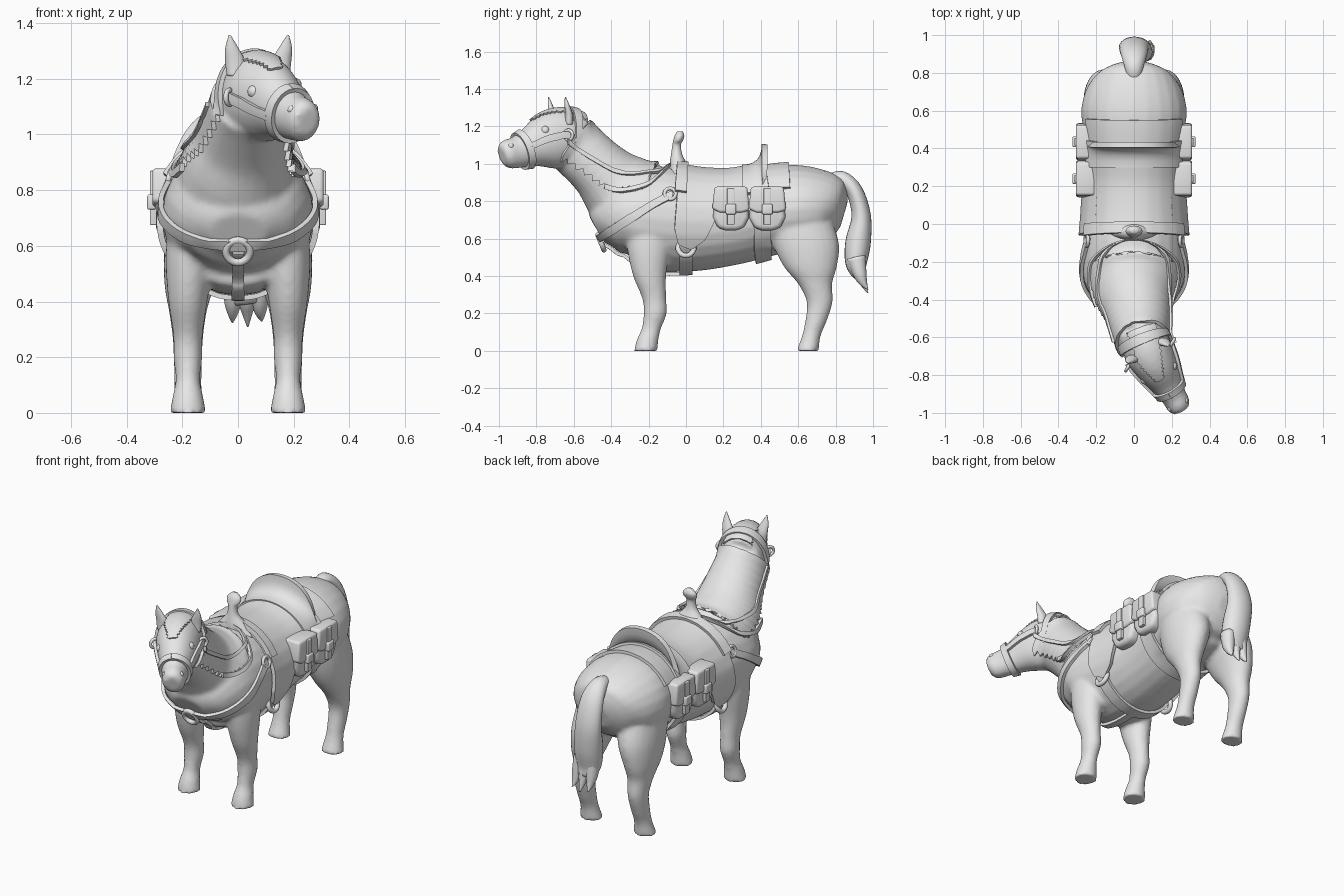
import bpy, bmesh, math
from mathutils import Vector

if "Cube" in bpy.data.objects:
    bpy.data.objects.remove(bpy.data.objects["Cube"], do_unlink=True)

grey = bpy.data.materials.new("plain_grey")
grey.use_nodes = True
grey.diffuse_color = (0.8, 0.8, 0.8, 1)
for node in grey.node_tree.nodes:
    if node.type == 'BSDF_PRINCIPLED':
        node.inputs["Base Color"].default_value = grey.diffuse_color


# ---- helpers ----
def spline(points, u):
    """Smooth interpolation through a list of tuples."""
    last = len(points) - 1
    u = max(0, min(last, u))
    i = min(int(u), last - 1)
    f = u - i
    a, b, c, d = [Vector(points[max(0, min(last, i + k))]) for k in (-1, 0, 1, 2)]
    return (b * 2 + (c - a) * f + (a * 2 - b * 5 + c * 4 - d) * f ** 2
            + (b * 3 - a - c * 3 + d) * f ** 3) * 0.5


def locate(secs, y):
    """Section index for a given y, for sections listed by rising y."""
    for i in range(len(secs) - 1):
        if y <= secs[i + 1][1]:
            return max(0, i + (y - secs[i][1]) / (secs[i + 1][1] - secs[i][1]))
    return len(secs) - 1


def ring_point(secs, u, angle, off=0, flat=False):
    """Point on an oval section; angle 0 is the top, positive to the left."""
    s = spline(secs, u)
    t = Vector((0, 0, 1))
    if not flat:
        t = Vector((spline(secs, u + .1) - spline(secs, u - .1))[:3]).normalized()
    side = Vector((1, 0, 0))
    side = (side - t * side.dot(t)).normalized()
    up = side.cross(t)
    return (Vector(s[:3]) + side * (s[3] + off) * math.sin(angle)
            + up * (s[4] + off) * math.cos(angle))


def grid_faces(rows, cols, closed=False):
    span = cols if closed else cols - 1
    return [(r * cols + c, r * cols + (c + 1) % cols,
             (r + 1) * cols + (c + 1) % cols, (r + 1) * cols + c)
            for r in range(rows - 1) for c in range(span)]


def loft_data(secs, flat=False, n=24, sub=4):
    rows = (len(secs) - 1) * sub + 1
    verts = [ring_point(secs, r / sub, math.tau * c / n, 0, flat)
             for r in range(rows) for c in range(n)]
    faces = grid_faces(rows, n, True)
    faces += [tuple(range(n)), tuple(range((rows - 1) * n, rows * n))]
    return verts, faces


def make(name, parts):
    verts, faces = [], []
    for v, f in parts:
        faces += [tuple(i + len(verts) for i in face) for face in f]
        verts += v
    mesh = bpy.data.meshes.new(name)
    mesh.from_pydata([tuple(v) for v in verts], [], faces)
    bm = bmesh.new()
    bm.from_mesh(mesh)
    bmesh.ops.recalc_face_normals(bm, faces=bm.faces)
    bm.to_mesh(mesh)
    bm.free()
    mesh.shade_smooth()
    mesh.materials.append(grey)
    obj = bpy.data.objects.new(name, mesh)
    bpy.context.collection.objects.link(obj)
    return obj


def thicken(obj, thick, wrap=None):
    """Lay a sheet on the body if asked, then give it thickness."""
    if wrap is not None:
        m = obj.modifiers.new("fit", 'SHRINKWRAP')
        m.target = body
        m.wrap_method = 'NEAREST_SURFACEPOINT'
        m.wrap_mode = 'ABOVE_SURFACE'
        m.offset = wrap
    m = obj.modifiers.new("thickness", 'SOLIDIFY')
    m.thickness, m.offset = thick, 0
    m = obj.modifiers.new("crisp_edges", 'EDGE_SPLIT')
    m.split_angle = math.radians(45)


def shell(name, secs, rows, off, thick, jag=0, ny=24, na=33):
    """Sheet draped round a loft; rows are (y, start angle, end angle)."""
    verts = []
    for r in range(ny):
        k = r / (ny - 1) * (len(rows) - 1)
        i = min(int(k), len(rows) - 2)
        y, a0, a1 = Vector(rows[i]).lerp(Vector(rows[i + 1]), k - i)
        j = jag * (1 if r % 2 else -1)
        for c in range(na):
            a = math.radians(a0 - j + (a1 - a0 + 2 * j) * c / (na - 1))
            verts.append(ring_point(secs, locate(secs, y), a, off))
    thicken(make(name, [(verts, grid_faces(ny, na))]), thick, off)


def strap(name, pts, axis, width, off=.012, mirror=True):
    """Ribbon laid on the body along a path, widened along an axis."""
    if mirror:
        pts = pts + [(-x, y, z) for x, y, z in reversed(pts[:-1])]
    rows, axis = (len(pts) - 1) * 8 + 1, Vector(axis)
    verts = [spline(pts, r / 8) + axis * width * (c / 3 - .5)
             for r in range(rows) for c in range(4)]
    thicken(make(name, [(verts, grid_faces(rows, 4))]), .018, off)


def ring(name, loc, rot, radius, minor):
    bpy.ops.mesh.primitive_torus_add(location=loc, rotation=rot, major_radius=radius,
                                     minor_radius=minor, major_segments=28, minor_segments=10)
    bpy.context.object.name = name
    bpy.context.object.data.shade_smooth()
    bpy.context.object.data.materials.append(grey)


def block(name, outline, x0, x1, bevel):
    """Side outline in y and z, extruded in x and mirrored to both sides."""
    n = len(outline)
    verts = [Vector((x, y, z)) for x in (x0, x1) for y, z in outline]
    faces = grid_faces(2, n, True) + [tuple(range(n)), tuple(range(n, 2 * n))]
    obj = make(name, [(verts, faces)])
    m = obj.modifiers.new("rounding", 'BEVEL')
    m.width, m.segments = bevel, 3
    obj.modifiers.new("both_sides", 'MIRROR')
    obj.modifiers.new("crisp_edges", 'EDGE_SPLIT').split_angle = math.radians(35)


# ---- body: sections are (x, y, z, half width, half height) ----
torso = [(0, -.475, .645, .1, .08), (0, -.42, .675, .2, .16), (0, -.3, .715, .265, .24),
         (0, -.15, .705, .27, .28), (0, .05, .692, .255, .266), (0, .25, .705, .245, .245),
         (0, .45, .747, .26, .236), (0, .6, .76, .28, .235), (0, .73, .76, .245, .205),
         (0, .81, .74, .165, .155), (0, .845, .73, .07, .07)]
neck = [(.04, -.63, 1.12, .125, .155), (.035, -.565, 1.055, .14, .15),
        (.02, -.465, .96, .162, .158), (0, -.375, .87, .2, .198),
        (0, -.27, .785, .24, .25), (0, -.12, .74, .22, .21)]
head = [(.25, -.985, 1.045, .045, .052), (.237, -.96, 1.052, .064, .077),
        (.21, -.91, 1.06, .068, .085), (.17, -.84, 1.085, .087, .103),
        (.12, -.75, 1.118, .115, .148), (.07, -.66, 1.135, .13, .162),
        (.035, -.57, 1.12, .12, .15)]
fore_leg = [(.17, -.2, .72, .08, .12), (.175, -.2, .55, .085, .115), (.18, -.195, .4, .07, .088),
            (.18, -.17, .28, .053, .064), (.18, -.165, .2, .052, .062), (.18, -.185, .12, .044, .052),
            (.18, -.205, .06, .055, .058), (.18, -.215, 0, .066, .063)]
hind_leg = [(.14, .6, .75, .11, .16), (.155, .64, .58, .112, .178), (.175, .665, .45, .088, .142),
            (.18, .69, .36, .067, .092), (.18, .715, .26, .054, .069), (.18, .695, .16, .05, .058),
            (.18, .67, .08, .05, .05), (.18, .65, 0, .066, .06)]
pieces = [loft_data(s) for s in (torso, neck, head)]
for leg in (fore_leg, hind_leg):
    for s in (1, -1):
        pieces.append(loft_data([(s * p[0],) + p[1:] for p in leg], flat=True))
body = make("body", pieces)
blend = body.modifiers.new("blend", 'REMESH')
blend.mode, blend.voxel_size, blend.use_smooth_shade = 'VOXEL', .012, True
soften = body.modifiers.new("soften", 'SMOOTH')
soften.factor, soften.iterations = .5, 6

# ---- ears, eyes, nostrils ----
for label, x, y, lean in (("left", .155, -.625, .025), ("right", -.01, -.715, -.02)):
    make(label + "_ear", [loft_data([(x, y, 1.21, .03, .022), (x, y, 1.26, .036, .022),
                                     (x + lean * .6, y - .01, 1.31, .024, .014),
                                     (x + lean, y - .02, 1.358, .003, .003)], True, 12)])
for label, y, angle, size, sink in (("eye", -.77, 62, .024, -.016), ("nostril", -.95, 55, .016, -.012)):
    for s in (1, -1):
        p = ring_point(head, locate(head, y), math.radians(angle * s), sink)
        bpy.ops.mesh.primitive_uv_sphere_add(radius=size, location=p, segments=16, ring_count=10)
        bpy.context.object.name = label
        bpy.context.object.data.shade_smooth()
        bpy.context.object.data.materials.append(grey)

# ---- mane, forelock, tail ----
shell("mane", neck, [(-.63, -122, 122), (-.46, -106, 106), (-.37, -88, 88), (-.25, -60, 60)],
      .008, .018, jag=5, ny=30)
shell("forelock", head, [(-.78, -12, 12), (-.7, -28, 28), (-.58, -40, 40)], .004, .012, jag=3)
tail = [(0, .76, .9, .035, .04), (0, .83, .92, .05, .042), (0, .9, .855, .07, .045),
        (0, .937, .72, .08, .052), (.01, .92, .58, .085, .068), (.02, .91, .47, .08, .058),
        (.03, .93, .4, .06, .035)]
locks = [loft_data([(x * .8, .91, .5, .04, .05), (x * .9, .93, .41, .034, .036),
                    (x * .95, .95, .36, .02, .02), (x, .972, z, .003, .003)], n=10)
         for x, z in ((-.02, .325), (.035, .31), (.085, .33))]
make("tail", [loft_data(tail)] + locks)

# ---- saddle ----
shell("saddle_blanket", torso, [(0, -60, 60), (.56, -62, 62)], .008, .018)
shell("saddle_seat", torso, [(-.06, -58, 58), (.46, -60, 60)], .018, .026)
shell("saddle_swell", torso, [(-.07, -60, 60), (-.005, -60, 60)], .034, .028, ny=6)
for s in (1, -1):
    shell("saddle_fender", torso, [(y, 45 * s, a * s) for y, a in
          ((-.055, 98), (-.03, 115), (.03, 121), (.1, 110), (.17, 84))], .02, .022)
    ring("stirrup", (.235 * s, 0, .55), (0, math.radians(75 * s), 0), .042, .014)
make("saddle_horn", [loft_data([(0, -.04, .94, .13, .05), (0, -.042, 1, .08, .045),
     (0, -.05, 1.05, .035, .03), (0, -.05, 1.1, .026, .023), (0, -.042, 1.125, .042, .026),
     (0, -.035, 1.15, .042, .026), (0, -.033, 1.172, .02, .016)], True)])
# the cantle sweeps up and back from the seat into a broad flat lip
cantle = []
for row in range(7):
    k = row / 6
    for c in range(25):
        w = c / 12 - 1
        p = ring_point(torso, locate(torso, .37), math.radians(64 * w), .018)
        p.y = .3 + .12 * (1 - (1 - k) ** 2)
        cantle.append(p + Vector((0, 0, .125 * k * k * (1 - w ** 4))))
thicken(make("saddle_cantle", [(cantle, grid_faces(7, 25))]), .03)

# ---- saddle bags ----
shape = [(-.085, .225), (.085, .225), (.097, .07), (.07, .012), (.03, 0),
         (-.03, 0), (-.07, .012), (-.097, .07)]
for y in (.24, .435):
    place = lambda pts: [(y + a, .645 + b) for a, b in pts]
    box = lambda w, low, high: place([(-w, high), (w, high), (w, low), (-w, low)])
    block("saddle_bag", place(shape), .19, .295, .025)
    block("bag_flap", place([(a * 1.03, max(b, .1) + .008) for a, b in shape[:3]]
          + [(.06, .095), (-.06, .095), (-.1, .115)]), .2, .308, .014)
    block("bag_strap", box(.02, .03, .225), .285, .316, .004)
    block("bag_buckle", box(.028, .085, .14), .295, .326, .008)

# ---- harness ----
strap("breast_collar", [(.27, -.07, .85), (.28, -.17, .79), (.26, -.29, .71),
                        (.18, -.4, .645), (0, -.48, .59)], (0, 0, 1), .05)
strap("front_girth", [(.27, 0, .72), (.25, 0, .56), (.13, 0, .45), (0, 0, .42)], (0, 1, 0), .07)
strap("rear_girth", [(.27, .41, .8), (.27, .41, .66), (.17, .41, .54), (0, .41, .5)],
      (0, 1, 0), .09)
strap("chest_strap", [(0, -.47, .56), (0, -.36, .48), (0, -.2, .42), (0, 0, .41)],
      (1, 0, 0), .045, mirror=False)
strap("reins", [(.19, -.64, 1.12), (.2, -.5, 1.03), (.2, -.35, .96), (.15, -.15, .96),
                (0, -.08, 1.02)], (0, 0, 1), .026, .02)
strap("neck_strap", [(.18, -.43, .88), (.21, -.32, .85), (.21, -.2, .89), (.12, -.11, .97),
                     (0, -.08, 1.02)], (0, 0, 1), .028, .018)
ring("chest_ring", (0, -.455, .58), (math.radians(112), 0, 0), .043, .014)

# ---- bridle ----
shell("noseband", head, [(-.885, 0, 360), (-.855, 0, 360)], .008, .016, ny=4)
shell("crown_strap", head, [(-.645, -115, 115), (-.615, -115, 115)], .01, .016, ny=4)
for s in (1, -1):
    shell("cheek_strap", head, [(-.86, 78 * s, 96 * s), (-.68, 80 * s, 92 * s)],
          .008, .016, na=5)
    ring("bridle_ring", ring_point(head, locate(head, -.69), math.radians(86 * s), .006),
         (0, math.radians(90), math.radians(-29)), .026, .009)
    ring("collar_ring", (.25 * s, -.085, .84), (0, math.radians(75 * s), 0), .03, .01)
